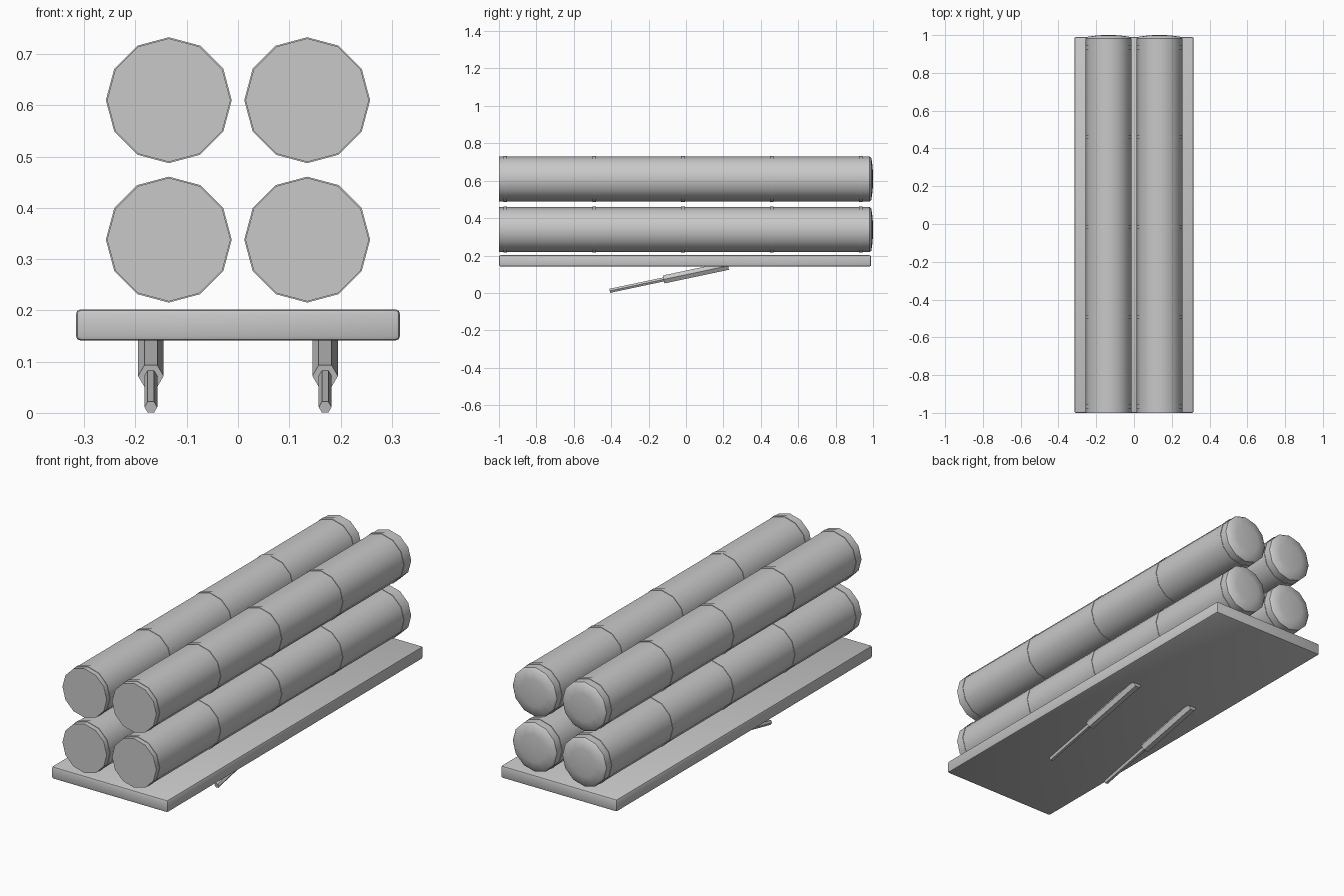
import bpy, bmesh, math
from mathutils import Vector

if "Cube" in bpy.data.objects:
    bpy.data.objects.remove(bpy.data.objects["Cube"])

grey = bpy.data.materials.new("plain grey")
grey.diffuse_color = (0.58, 0.58, 0.58, 1)
grey.use_nodes = True
grey.node_tree.nodes["Principled BSDF"].inputs["Base Color"].default_value = grey.diffuse_color


def finish(name, bm, angle=40):
    bmesh.ops.recalc_face_normals(bm, faces=bm.faces)
    me = bpy.data.meshes.new(name)
    bm.to_mesh(me)
    bm.free()
    me.materials.append(grey)
    me.shade_smooth()
    me.set_sharp_from_angle(angle=math.radians(angle))
    ob = bpy.data.objects.new(name, me)
    bpy.context.collection.objects.link(ob)
    return ob


def lathe(name, profile, sides, origin, axis=(0, 1, 0), angle=40):
    """Sweep (distance, radius) points round an axis in the yz plane."""
    bm = bmesh.new()
    axis = Vector(axis).normalized()
    u = Vector((1, 0, 0))
    v = axis.cross(u)
    rings = []
    for d, r in profile:
        ring = []
        for i in range(sides):
            a = 2 * math.pi * i / sides
            p = Vector(origin) + axis * d + (u * math.cos(a) + v * math.sin(a)) * r
            ring.append(bm.verts.new(p))
        rings.append(ring)
    for lo, hi in zip(rings, rings[1:]):
        for i in range(sides):
            j = (i + 1) % sides
            bm.faces.new((lo[i], lo[j], hi[j], hi[i]))
    bm.faces.new(rings[0])
    bm.faces.new(rings[-1])
    return finish(name, bm, angle)


# Flat bed with softened edges
bm = bmesh.new()
bmesh.ops.create_cube(bm, size=1)
for vert in bm.verts:
    vert.co = (vert.co.x * 0.632, vert.co.y * 1.99 - 0.005, vert.co.z * 0.061 + 0.1715)
bmesh.ops.bevel(bm, geom=bm.edges[:], offset=0.009, segments=2, profile=0.5, affect='EDGES')
finish("bed", bm, 35)

# Four launch tubes with shallow domed rear covers and raised bands
tube = [(-1.0, 0.1205), (0.982, 0.1205), (0.991, 0.112), (0.997, 0.07), (1.0, 0.03)]
for x in (-0.135, 0.135):
    for z in (0.338, 0.61):
        lathe("launch_tube", tube, 12, (x, 0, z))
        for k in range(5):
            y = -0.966 + 0.475 * k
            lathe("tube_band", [(y - 0.01, 0.1228), (y + 0.01, 0.1228)], 12, (x, 0, z))

# Two hydraulic rams under the bed: thin rod and thick sleeve
foot, joint, top = (Vector((0, y, z)) for y, z in ((-0.408, 0.0112), (-0.12, 0.072), (0.225, 0.145)))
for x in (-0.17, 0.17):
    side = Vector((x, 0, 0))
    axis = top - foot
    rod_len = (joint - foot).length + 0.02
    lathe("ram_rod", [(0, 0.0125), (rod_len, 0.0125)], 6, foot + side, axis)
    lathe("ram_sleeve", [(0, 0.025), ((top - joint).length, 0.025)], 6, joint + side, top - joint)
